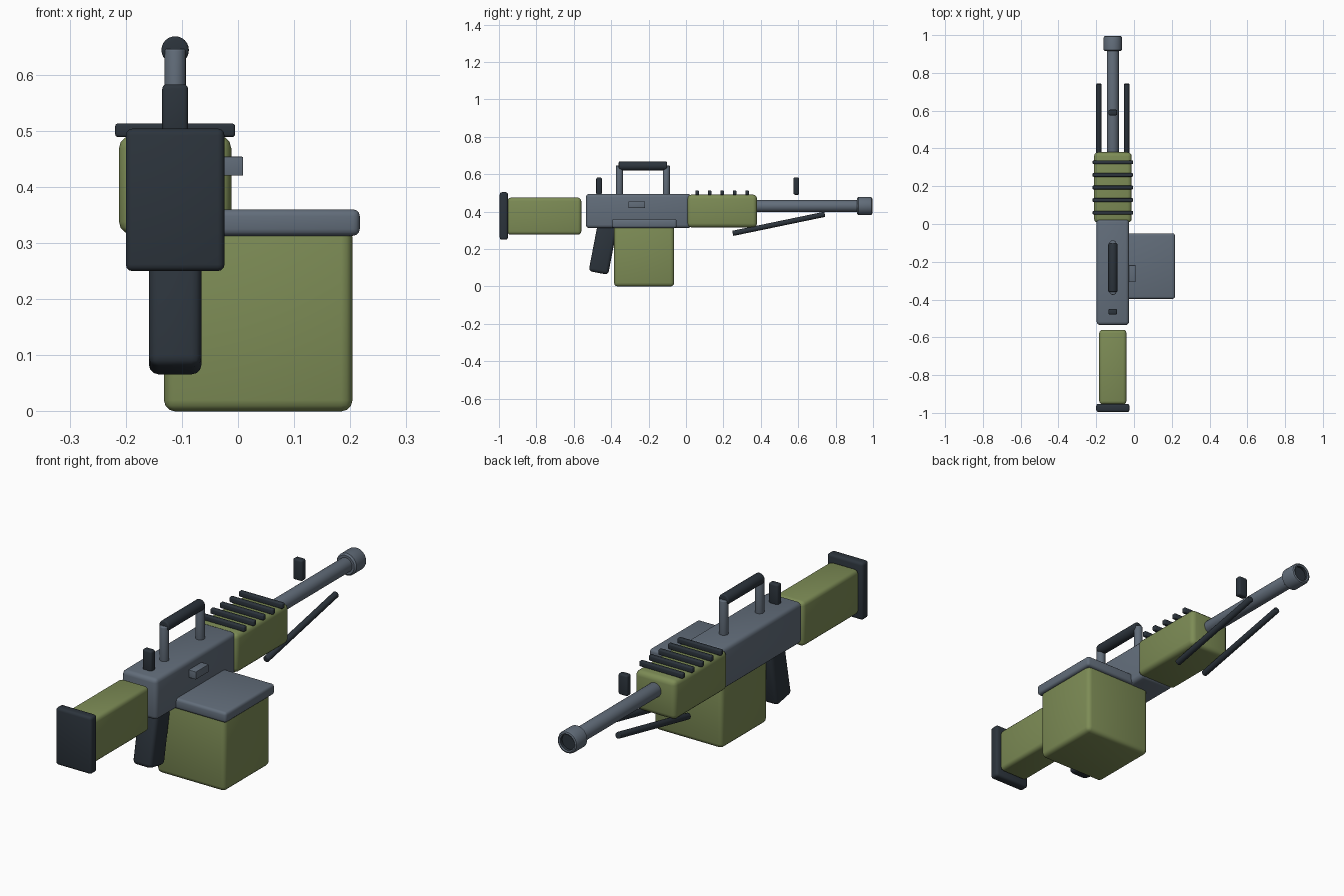
import bpy, bmesh, math
from mathutils import Matrix, Vector

cube = bpy.data.objects.get("Cube")
if cube:
    bpy.data.objects.remove(cube, do_unlink=True)

AXIS_X = -0.112  # centre line of the barrel and body


def material(name, rgb):
    m = bpy.data.materials.new(name)
    m.use_nodes = True
    m.diffuse_color = (*rgb, 1)
    m.node_tree.nodes["Principled BSDF"].inputs["Base Color"].default_value = (*rgb, 1)
    return m


GREEN = material("olive green", (0.205, 0.262, 0.092))
GREY = material("slate grey", (0.122, 0.153, 0.195))
DARK = material("dark gunmetal", (0.025, 0.034, 0.045))


def finish(bm, name, *mats):
    bmesh.ops.recalc_face_normals(bm, faces=bm.faces)
    mesh = bpy.data.meshes.new(name)
    bm.to_mesh(mesh)
    bm.free()
    for m in mats:
        mesh.materials.append(m)
    ob = bpy.data.objects.new(name, mesh)
    bpy.context.collection.objects.link(ob)
    bpy.ops.object.select_all(action='DESELECT')
    ob.select_set(True)
    bpy.context.view_layer.objects.active = ob
    bpy.ops.object.shade_smooth_by_angle(angle=math.radians(40))
    return ob


def box(name, x, y, z, mat, bevel=0.015, tilt=0):
    """Rounded box given by its (min, max) along each axis."""
    size = [b - a for a, b in (x, y, z)]
    centre = Vector([(a + b) / 2 for a, b in (x, y, z)])
    bm = bmesh.new()
    bmesh.ops.create_cube(bm, size=1, matrix=Matrix.Diagonal((*size, 1)))
    bmesh.ops.bevel(bm, geom=bm.edges[:], offset=bevel, segments=3,
                    profile=0.5, affect='EDGES')
    bm.transform(Matrix.Translation(centre) @ Matrix.Rotation(tilt, 4, 'X'))
    return finish(bm, name, mat)


def rod(name, start, end, radius, mat, bevel=0.004):
    """Round rod between two points with softened rims."""
    start, end = Vector(start), Vector(end)
    d = end - start
    bm = bmesh.new()
    bmesh.ops.create_cone(bm, cap_ends=True, segments=24, radius1=radius,
                          radius2=radius, depth=d.length)
    rims = [e for e in bm.edges if any(len(f.verts) > 4 for f in e.link_faces)]
    bmesh.ops.bevel(bm, geom=rims, offset=bevel, segments=3, profile=0.5,
                    affect='EDGES')
    turn = Vector((0, 0, 1)).rotation_difference(d).to_matrix().to_4x4()
    bm.transform(Matrix.Translation((start + end) / 2) @ turn)
    return finish(bm, name, mat)


def around(half):
    return (AXIS_X - half, AXIS_X + half)


# Stock and butt plate
box("butt_plate", around(0.088), (-0.996, -0.952), (0.25, 0.504), DARK, 0.012)
box("stock", around(0.072), (-0.955, -0.56), (0.277, 0.475), GREEN, 0.018)

# Body, grip and bolt handle
box("receiver", around(0.086), (-0.535, 0.028), (0.312, 0.495), GREY, 0.018)
box("grip", around(0.047), (-0.495, -0.389), (0.07, 0.35), DARK, 0.018, tilt=-0.19)
box("bolt_handle", (-0.06, 0.009), (-0.308, -0.218), (0.42, 0.454), GREY, 0.002)

# Ammunition box and lid
box("ammo_box", (-0.132, 0.204), (-0.385, -0.063), (0, 0.33), GREEN, 0.02)
box("ammo_lid", (-0.145, 0.217), (-0.396, -0.05), (0.313, 0.36), GREY, 0.012)

# Handguard with cooling ribs
box("handguard", around(0.1), (0.007, 0.38), (0.316, 0.491), GREEN, 0.022)
for i in range(5):
    y = 0.06 + i * 0.0667
    box(f"rib_{i + 1}", around(0.107), (y - 0.01, y + 0.01), (0.489, 0.513), DARK, 0.005)

# Barrel and hollow muzzle
BARREL_Z = 0.43
rod("barrel", (AXIS_X, 0.35, BARREL_Z), (AXIS_X, 0.93, BARREL_Z), 0.032, GREY)

bm = bmesh.new()
profile = [(0, 0.915), (0.042, 0.915), (0.049, 0.922), (0.049, 0.985),
           (0.046, 0.993), (0.04, 0.996), (0.034, 0.993), (0.034, 0.98), (0, 0.98)]
points = [bm.verts.new((r, y, 0)) for r, y in profile]
edges = [bm.edges.new(pair) for pair in zip(points, points[1:])]
bmesh.ops.spin(bm, geom=points + edges, axis=(0, 1, 0), cent=(0, 0, 0),
               angle=math.tau, steps=24)
bmesh.ops.remove_doubles(bm, verts=bm.verts, dist=0.0001)
for f in bm.faces:
    c = f.calc_center_median()
    f.material_index = int(math.hypot(c.x, c.z) < 0.035 and c.y > 0.95)
bm.transform(Matrix.Translation((AXIS_X, 0, BARREL_Z)))
finish(bm, "muzzle", GREY, DARK)

# Sights
for name, y in (("rear_sight", -0.465), ("front_sight", 0.59)):
    box(name, around(0.023), (y - 0.015, y + 0.015), (0.49, 0.583), DARK, 0.008)

# Carry handle
for name, y in (("handle_post_rear", -0.356), ("handle_post_front", -0.105)):
    rod(name, (AXIS_X, y, 0.48), (AXIS_X, y, 0.646), 0.019, GREY)
rod("handle_bar", (AXIS_X, -0.36, 0.644), (AXIS_X, -0.102, 0.644), 0.0245, DARK, 0.006)

# Folded bipod
for name, side in (("bipod_leg_right", -1), ("bipod_leg_left", 1)):
    x = AXIS_X + side * 0.074
    rod(name, (x, 0.25, 0.284), (x, 0.742, 0.386), 0.014, DARK, 0.003)
